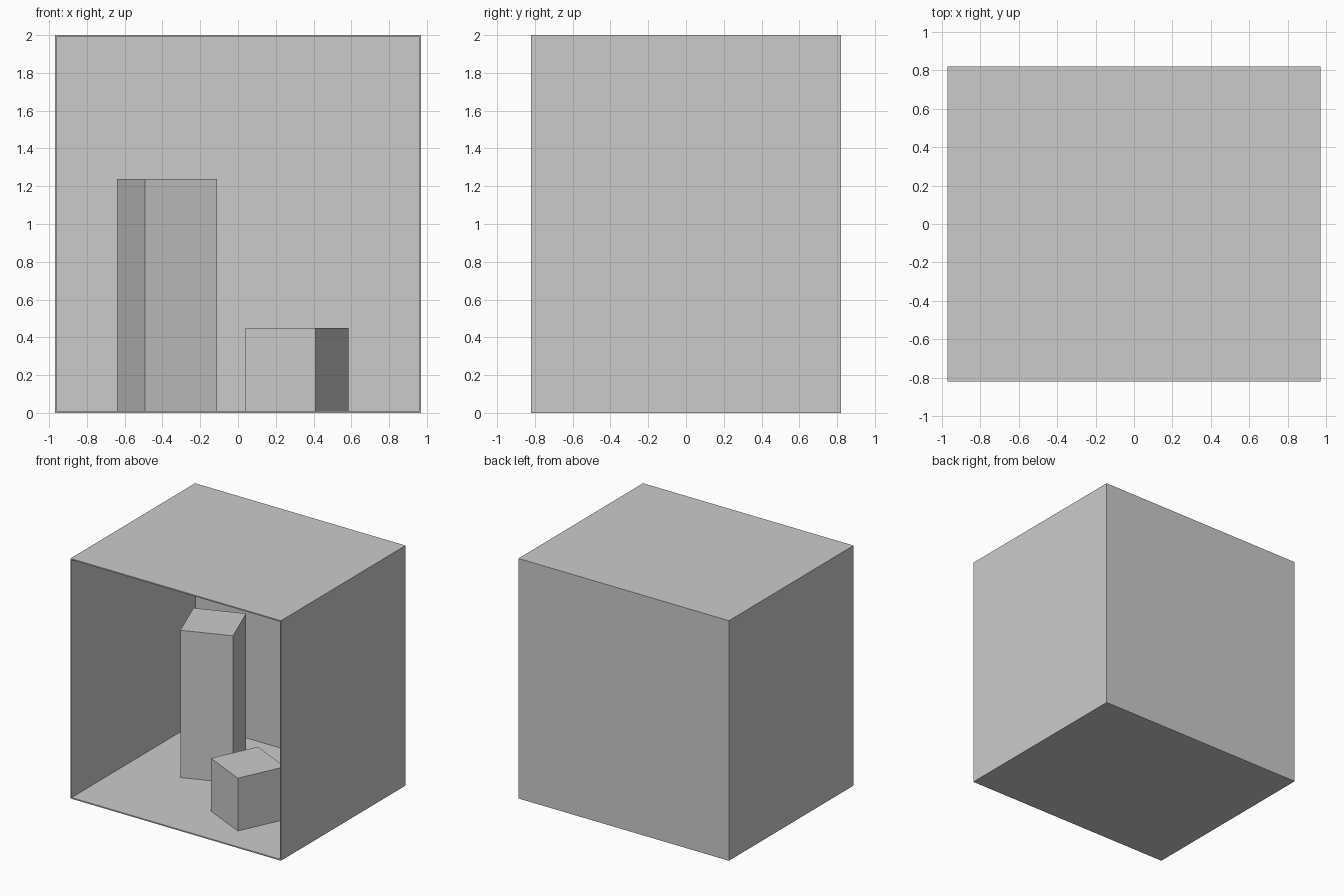
import bpy, bmesh
from math import radians
from mathutils import Matrix

if "Cube" in bpy.data.objects:
    bpy.data.objects.remove(bpy.data.objects["Cube"])

WALL = 0.01


def box(name, size, centre, turn=0.0, open_front=False):
    """Box from its size and centre, turned about z, optionally without its -y face."""
    bm = bmesh.new()
    bmesh.ops.create_cube(bm, size=1.0)
    if open_front:
        front = [f for f in bm.faces if f.normal.y < -0.9]
        bmesh.ops.delete(bm, geom=front, context='FACES_ONLY')
    bmesh.ops.transform(bm, matrix=Matrix.Diagonal((*size, 1.0)), verts=bm.verts)
    mesh = bpy.data.meshes.new(name)
    bm.to_mesh(mesh)
    bm.free()
    obj = bpy.data.objects.new(name, mesh)
    obj.location = centre
    obj.rotation_euler.z = radians(turn)
    bpy.context.collection.objects.link(obj)
    return obj


# Room: thin-walled shell, open at the front
room = box("room_shell", (1.94, 1.64, 2.0), (0, 0, 1.0), open_front=True)
shell = room.modifiers.new("wall_thickness", 'SOLIDIFY')
shell.thickness = WALL
shell.offset = -1.0
shell.use_even_offset = True

# Two square blocks standing on the floor
for name, top, x, y, turn in (
    ("tall_block", 1.237, -0.375, 0.21, 21.0),
    ("short_block", 0.45, 0.312, -0.315, -25.2),
):
    height = top - WALL
    box(name, (0.41, 0.41, height), (x, y, WALL + height / 2), turn)
